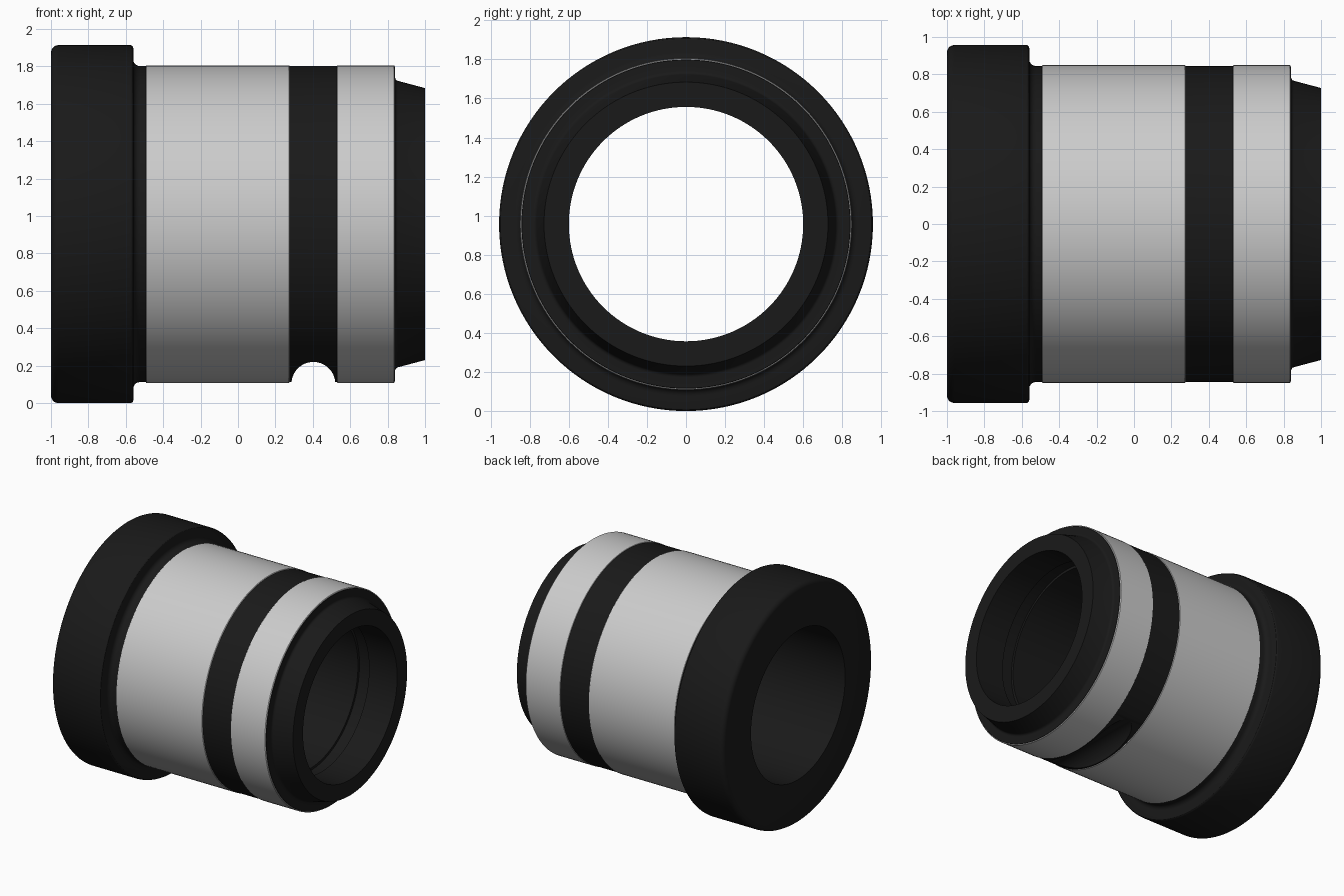
import bpy, bmesh, math

if "Cube" in bpy.data.objects:
    bpy.data.objects.remove(bpy.data.objects["Cube"])

AXIS_Z = 0.957
SEGS = 128

black = bpy.data.materials.new("black_finish")
black.diffuse_color = (0.01, 0.01, 0.01, 1)
black.use_nodes = True
black.node_tree.nodes["Principled BSDF"].inputs["Base Color"].default_value = black.diffuse_color


def arc(cx, cr, rad, a0, a1, n=5):
    """Rounded corner in the (x, radius) plane, angles in degrees."""
    return [(cx + rad * math.cos(math.radians(a0 + (a1 - a0) * i / n)),
             cr + rad * math.sin(math.radians(a0 + (a1 - a0) * i / n)))
            for i in range(n + 1)]


def lathe(name, profile, closed, mat=None):
    """Spin an (x, radius) profile around the horizontal axis."""
    bm = bmesh.new()
    rings = []
    for x, r in profile:
        rings.append([bm.verts.new((x, r * math.cos(2 * math.pi * k / SEGS),
                                    AXIS_Z + r * math.sin(2 * math.pi * k / SEGS)))
                      for k in range(SEGS)])
    count = len(rings) if closed else len(rings) - 1
    for i in range(count):
        a, b = rings[i], rings[(i + 1) % len(rings)]
        for k in range(SEGS):
            j = (k + 1) % SEGS
            bm.faces.new((a[k], b[k], b[j], a[j]))
    bmesh.ops.recalc_face_normals(bm, faces=bm.faces)
    me = bpy.data.meshes.new(name)
    bm.to_mesh(me)
    bm.free()
    ob = bpy.data.objects.new(name, me)
    bpy.context.collection.objects.link(ob)
    if mat:
        me.materials.append(mat)
    return ob


def activate(ob):
    bpy.ops.object.select_all(action='DESELECT')
    ob.select_set(True)
    bpy.context.view_layer.objects.active = ob


# Flanged body: flange, neck fillet, barrel, tapered nose, bore with a shallow inner groove
profile = [(-1, 0.60)]
profile += arc(-0.96, 0.917, 0.04, 180, 90)
profile += arc(-0.575, 0.942, 0.015, 90, 0, 3)
profile += arc(-0.525, 0.88, 0.035, 180, 270)
profile += [(0.835, 0.845), (0.84, 0.84)]
profile += arc(0.86, 0.785, 0.02, 180, 255, 4)
profile += [(1, 0.727), (1, 0.60),
            (0.75, 0.60), (0.75, 0.62), (0.65, 0.62), (0.65, 0.60)]
body = lathe("flanged_body", profile, True, black)

# Scooped notch across the underside of the black band
bpy.ops.mesh.primitive_cylinder_add(vertices=64, radius=0.117, depth=2.4,
                                    location=(0.403, 0, 0.103),
                                    rotation=(math.pi / 2, 0, 0))
cutter = bpy.context.object
cutter.name = "notch_cutter"
cutter.hide_render = True
mod = body.modifiers.new("notch", 'BOOLEAN')
mod.operation = 'DIFFERENCE'
mod.solver = 'EXACT'
mod.object = cutter
activate(body)
bpy.ops.object.modifier_apply(modifier=mod.name)
bpy.data.objects.remove(cutter, do_unlink=True)

# Bare metal sleeves
parts = [body]
for name, x0, x1 in (("long_sleeve", -0.492, 0.276), ("short_sleeve", 0.53, 0.838)):
    parts.append(lathe(name, [(x0, 0.844), (x0, 0.847), (x0 + 0.002, 0.849),
                              (x1 - 0.004, 0.849), (x1, 0.845), (x1, 0.842)], False))

for ob in parts:
    activate(ob)
    bpy.ops.object.shade_smooth_by_angle(angle=math.radians(30))
